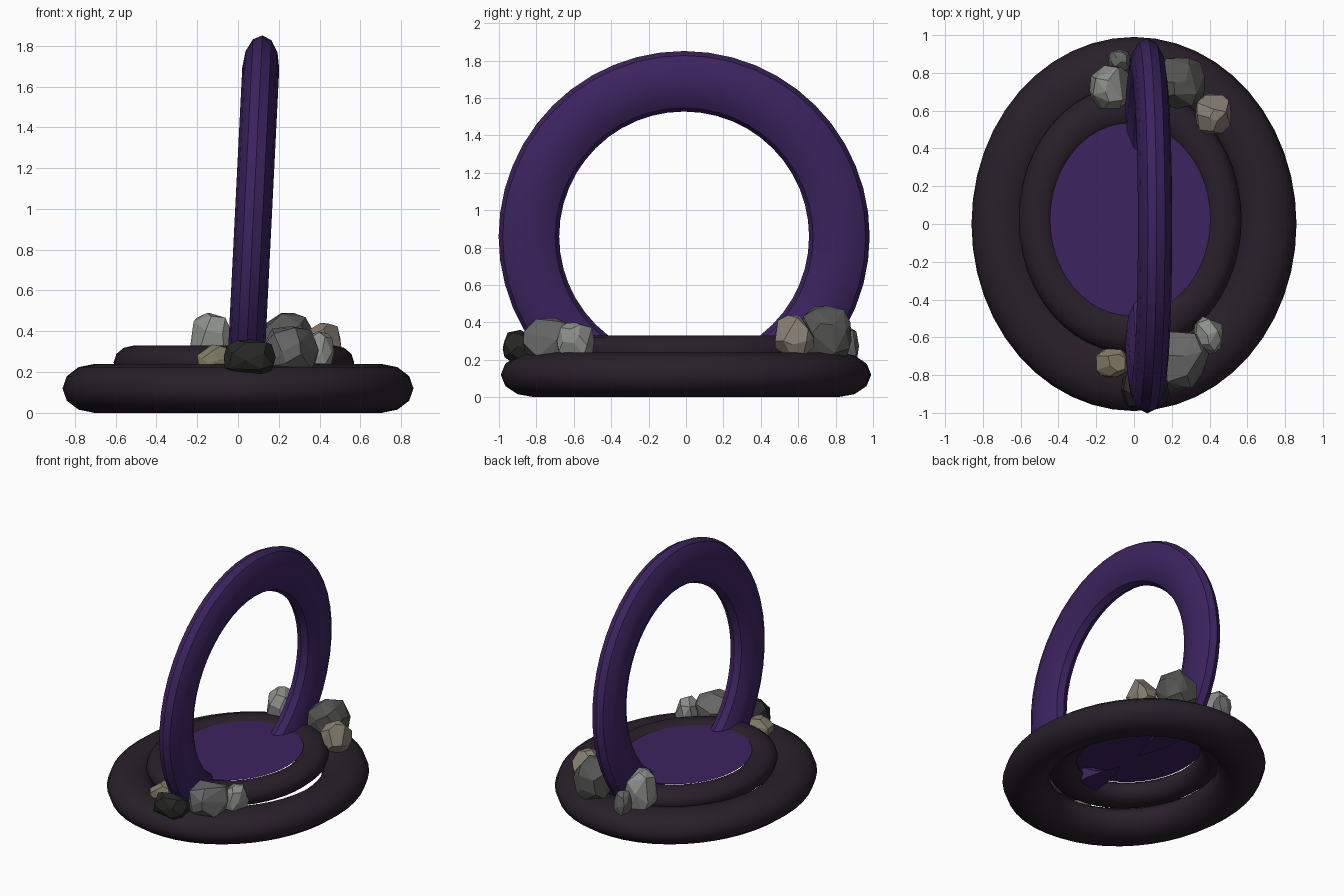
import bpy, bmesh, math, random
from mathutils import Vector

if "Cube" in bpy.data.objects:
    bpy.data.objects.remove(bpy.data.objects["Cube"])


def material(name, rgb):
    m = bpy.data.materials.new(name)
    m.diffuse_color = (*rgb, 1)
    m.use_nodes = True
    m.node_tree.nodes["Principled BSDF"].inputs["Base Color"].default_value = m.diffuse_color
    return m


DARK = material("dark_stone", (0.022, 0.014, 0.023))
PURPLE = material("purple", (0.045, 0.017, 0.115))


def ring(name, loc, major, minor, scale, mat, rot=(0, 0, 0)):
    bpy.ops.mesh.primitive_torus_add(location=loc, rotation=rot, major_radius=major,
                                     minor_radius=minor, major_segments=48, minor_segments=12)
    o = bpy.context.object
    o.name = name
    o.scale = scale
    o.data.materials.append(mat)
    bpy.ops.object.transform_apply(location=True, rotation=True, scale=True)
    return o


# Stepped oval base: large lower ring, smaller slightly offset upper ring
ring("lower_base_ring", (0, 0, 0.12), 0.81, 0.18, (0.869, 1, 0.667), DARK)
bpy.ops.object.shade_smooth()
ring("upper_base_ring", (-0.02, 0.025, 0.247), 0.59, 0.118, (0.833, 1, 0.703), DARK)
bpy.ops.object.shade_smooth()

# Purple floor inside the upper ring
bpy.ops.mesh.primitive_circle_add(vertices=48, radius=0.51, fill_type='NGON',
                                  location=(-0.02, 0.025, 0.312))
floor = bpy.context.object
floor.name = "floor_disc"
floor.scale = (0.833, 1, 1)
floor.data.materials.append(PURPLE)

# Leaning arch, cut off inside the base
arch = ring("arch", (0.07, -0.01, 0.86), 0.83, 0.162, (1, 1, 0.56), PURPLE,
            (0, math.pi / 2 + 0.05, 0))
bm = bmesh.new()
bm.from_mesh(arch.data)
cut = bmesh.ops.bisect_plane(bm, geom=bm.verts[:] + bm.edges[:] + bm.faces[:],
                             plane_co=(0, 0, 0.2), plane_no=(0, 0, 1), clear_inner=True)
bmesh.ops.holes_fill(bm, edges=[e for e in bm.edges if e.is_boundary])
bm.to_mesh(arch.data)
bm.free()
bpy.ops.object.shade_smooth_by_angle(angle=math.radians(30))


# Faceted rocks: convex hulls of random points fitted to a box
def rock(name, lo, hi, rgb, seed):
    rnd = random.Random(seed)
    pts = []
    while len(pts) < 26:
        d = Vector([rnd.gauss(0, 1) for _ in range(3)]).normalized()
        if all((d - q).length > 0.42 for q in pts):
            pts.append(d)
    # push towards a blocky shape
    pts = [p / sum(abs(c) ** 3 for c in p) ** (1 / 3) for p in pts]
    mn = [min(p[i] for p in pts) for i in range(3)]
    mx = [max(p[i] for p in pts) for i in range(3)]
    bm = bmesh.new()
    for p in pts:
        bm.verts.new([lo[i] + (hi[i] - lo[i]) * (p[i] - mn[i]) / (mx[i] - mn[i])
                      for i in range(3)])
    hull = bmesh.ops.convex_hull(bm, input=bm.verts[:])
    loose = [v for v in bm.verts if not v.link_faces]
    bmesh.ops.delete(bm, geom=loose, context='VERTS')
    bmesh.ops.dissolve_limit(bm, angle_limit=math.radians(12), verts=bm.verts[:],
                             edges=bm.edges[:])
    bmesh.ops.recalc_face_normals(bm, faces=bm.faces[:])
    me = bpy.data.meshes.new(name)
    bm.to_mesh(me)
    bm.free()
    me.materials.append(material(name, rgb))
    bpy.context.collection.objects.link(bpy.data.objects.new(name, me))


GREY, LIGHT = (0.13, 0.13, 0.13), (0.27, 0.28, 0.26)
TAN, BLACK = (0.24, 0.21, 0.17), (0.02, 0.02, 0.018)
rocks = [
    # back foot
    ("back_pale_rock", (-0.235, 0.61, 0.18), (-0.02, 0.84, 0.49), LIGHT),
    ("back_large_rock", (0.12, 0.61, 0.18), (0.375, 0.885, 0.49), (0.09, 0.09, 0.085)),
    ("back_side_rock", (0.325, 0.475, 0.2), (0.515, 0.685, 0.44), TAN),
    ("back_small_rock", (-0.135, 0.8, 0.18), (-0.02, 0.925, 0.37), GREY),
    # front foot
    ("front_tan_rock", (-0.2, -0.81, 0.18), (-0.03, -0.66, 0.335), (0.22, 0.2, 0.13)),
    ("front_black_rock", (-0.07, -0.98, 0.175), (0.185, -0.78, 0.36), BLACK),
    ("front_large_rock", (0.12, -0.87, 0.19), (0.395, -0.57, 0.425), GREY),
    ("front_pale_rock", (0.315, -0.69, 0.2), (0.47, -0.49, 0.4), LIGHT),
]
for i, (name, lo, hi, rgb) in enumerate(rocks):
    rock(name, lo, hi, rgb, i + 3)
